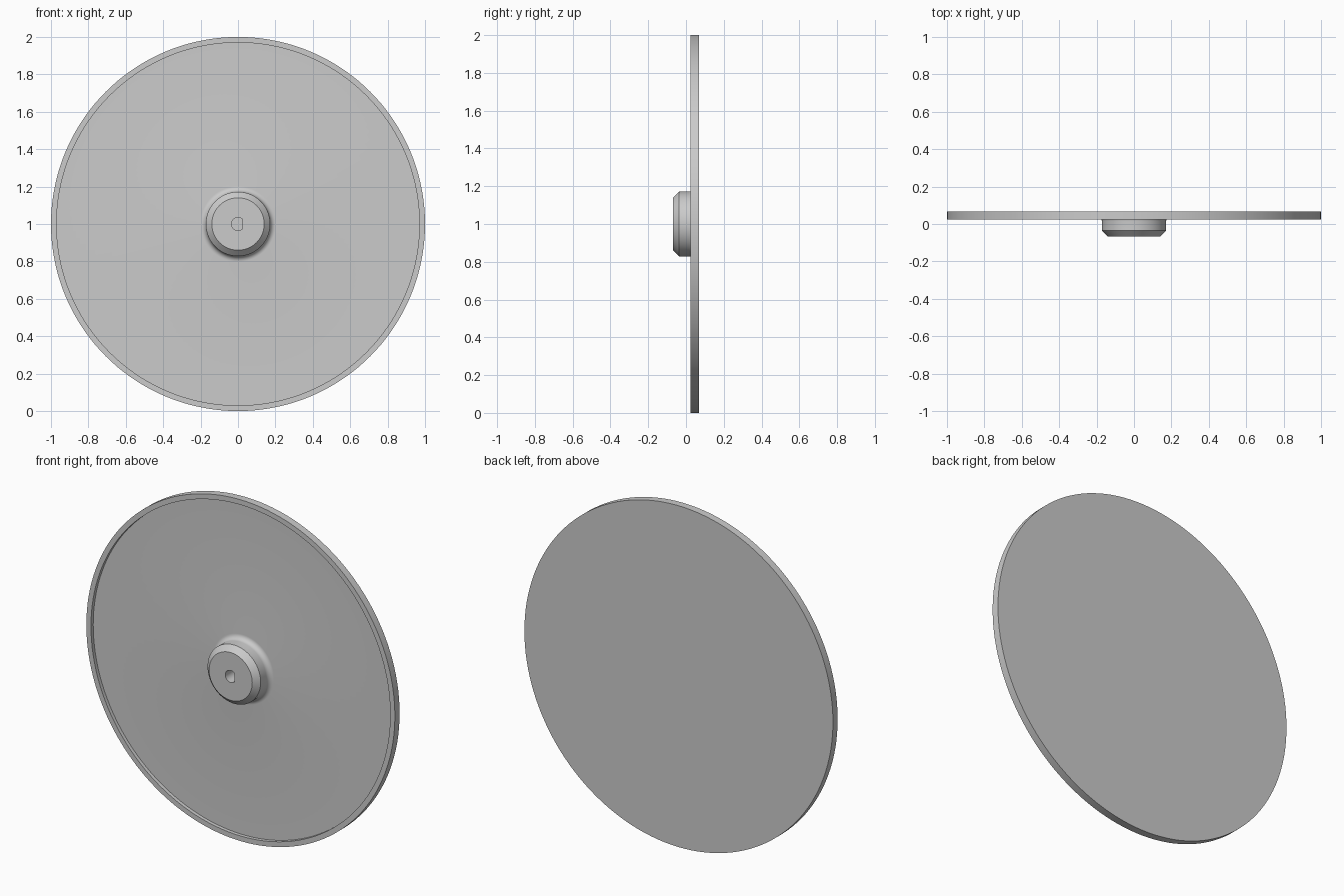
import bpy, bmesh, math
from mathutils import Vector

cube = bpy.data.objects.get("Cube")
if cube:
    bpy.data.objects.remove(cube, do_unlink=True)

CENTRE = Vector((0, 0, 1))
FLOOR_Y = 0.045     # recessed front face
HUB_R = 0.172
FILLET = 0.03

grey = bpy.data.materials.new("plain grey")
grey.use_nodes = True
colour = (0.6, 0.6, 0.6, 1)
grey.diffuse_color = colour
grey.node_tree.nodes["Principled BSDF"].inputs["Base Color"].default_value = colour


def make_object(name, bm):
    bmesh.ops.recalc_face_normals(bm, faces=bm.faces)
    mesh = bpy.data.meshes.new(name)
    bm.to_mesh(mesh)
    bm.free()
    obj = bpy.data.objects.new(name, mesh)
    bpy.context.collection.objects.link(obj)
    mesh.materials.append(grey)
    return obj


def lathe(name, profile, steps):
    """Spin (radius, y) points about the disc's axis."""
    bm = bmesh.new()
    verts = [bm.verts.new(CENTRE + Vector((r, y, 0))) for r, y in profile]
    edges = [bm.edges.new(pair) for pair in zip(verts, verts[1:])]
    bmesh.ops.spin(bm, geom=verts + edges, cent=CENTRE, axis=(0, 1, 0),
                   angle=math.tau, steps=steps, use_duplicate=False)
    bmesh.ops.remove_doubles(bm, verts=bm.verts, dist=1e-5)
    return make_object(name, bm)


# Disc with raised rim, and a chamfered hub blended into it by a fillet
fillet = []
for i in range(9):
    a = math.pi / 2 * i / 8
    fillet.append((HUB_R + FILLET * (1 - math.sin(a)),
                   FLOOR_Y - FILLET * (1 - math.cos(a))))
profile = [(0, 0.068), (1, 0.068), (1, 0.024), (0.97, 0.024), (0.97, FLOOR_Y)]
profile += fillet + [(HUB_R, -0.036), (0.14, -0.068), (0, -0.068)]
disc = lathe("disc_with_hub", profile, 144)

# D-shaped shaft hole
bm = bmesh.new()
radius, flat_x = 0.035, 0.025
start = math.acos(flat_x / radius)
ring = []
for i in range(33):
    a = start + (math.tau - 2 * start) * i / 32
    ring.append(bm.verts.new(CENTRE + Vector((radius * math.cos(a), -0.1, radius * math.sin(a)))))
face = bm.faces.new(ring)
out = bmesh.ops.extrude_face_region(bm, geom=[face])
bmesh.ops.translate(bm, vec=(0, 0.12, 0),
                    verts=[g for g in out["geom"] if isinstance(g, bmesh.types.BMVert)])
cutter = make_object("shaft_hole_cutter", bm)
cutter.hide_render = True

cut = disc.modifiers.new("shaft_hole", "BOOLEAN")
cut.operation = "DIFFERENCE"
cut.solver = "EXACT"
cut.object = cutter

bpy.ops.object.select_all(action="DESELECT")
disc.select_set(True)
bpy.context.view_layer.objects.active = disc
bpy.ops.object.modifier_apply(modifier=cut.name)
bpy.data.objects.remove(cutter, do_unlink=True)
bpy.ops.object.shade_smooth_by_angle(angle=math.radians(30))
